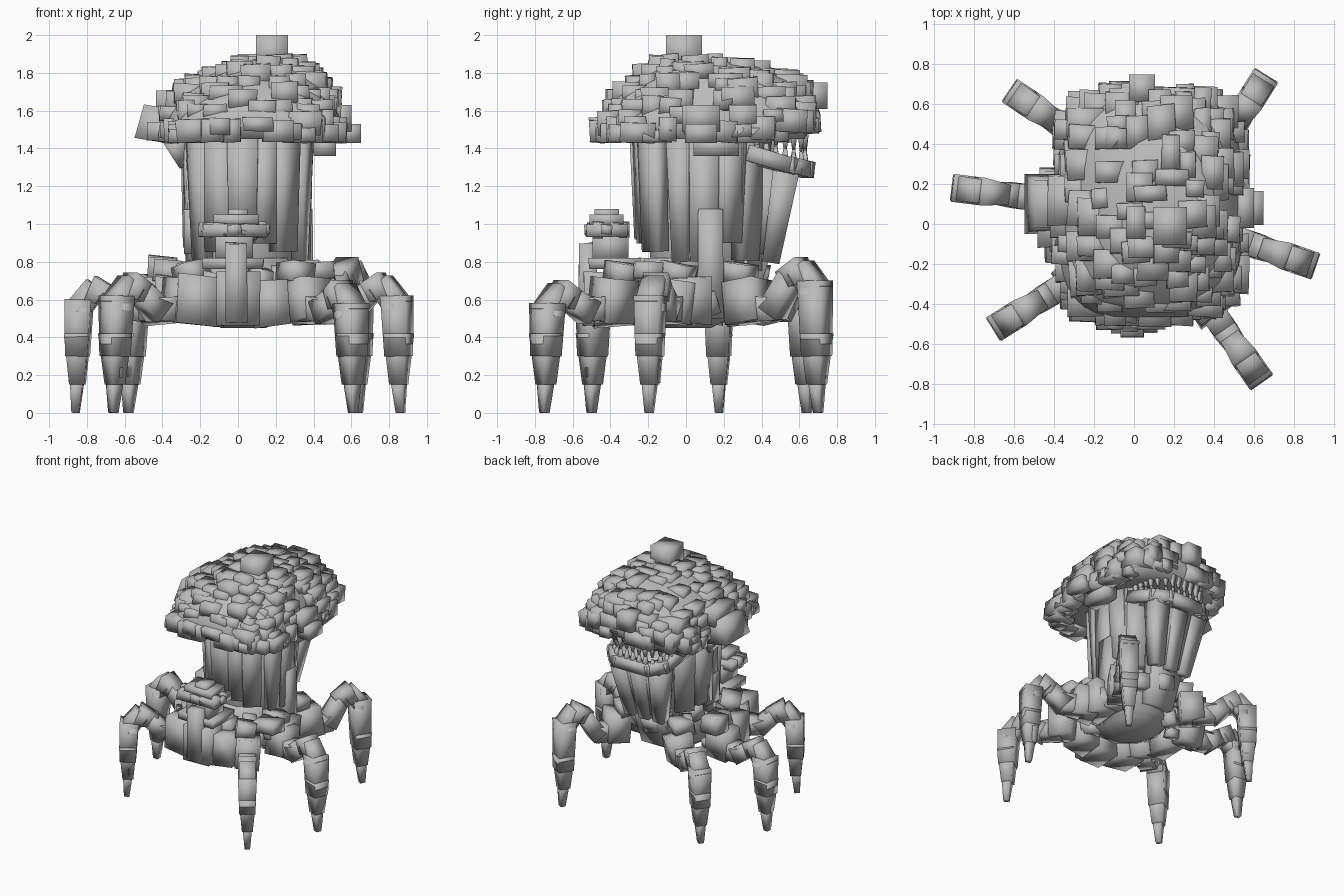
import bpy, bmesh, math, random
from mathutils import Vector, Euler

random.seed(5)
rnd = random.uniform
if "Cube" in bpy.data.objects:
    bpy.data.objects.remove(bpy.data.objects["Cube"])

GREY = (0.5, 0.5, 0.5, 1)
stone = bpy.data.materials.new("plain_grey")
stone.use_nodes = True
stone.diffuse_color = GREY
stone.node_tree.nodes["Principled BSDF"].inputs["Base Color"].default_value = GREY


def finish(bm, name):
    bmesh.ops.recalc_face_normals(bm, faces=bm.faces)
    for face in bm.faces:
        face.smooth = True
    mesh = bpy.data.meshes.new(name)
    bm.to_mesh(mesh)
    bm.free()
    mesh.materials.append(stone)
    bpy.context.collection.objects.link(bpy.data.objects.new(name, mesh))


def box(bm, centre, size, yaw=0.0, tilt=0.0, jitter=0.0):
    """Block with optional turn, tilt and slightly uneven corners."""
    turn = Euler((rnd(-tilt, tilt), rnd(-tilt, tilt), yaw)).to_matrix()
    for v in bmesh.ops.create_cube(bm, size=1)["verts"]:
        wobble = [1 - rnd(0, jitter) for _ in range(3)]
        v.co = Vector(centre) + turn @ Vector(
            [c * s * w for c, s, w in zip(v.co, size, wobble)])


def limb(bm, start, end, w0, w1, side=(1, 0, 0), aspect=1.0):
    """Tapered four-sided bar between two points."""
    start, end = Vector(start), Vector(end)
    along = (end - start).normalized()
    across = Vector(side)
    across = (across - along * across.dot(along)).normalized()
    third = along.cross(across)
    for v in bmesh.ops.create_cube(bm, size=1)["verts"]:
        t = v.co.z + 0.5
        w = w0 + (w1 - w0) * t
        v.co = (start.lerp(end, t) + across * (v.co.x * w * aspect)
                + third * (v.co.y * w))


def oval(angle, power):
    c, s = math.cos(angle), math.sin(angle)
    return (math.copysign(abs(c) ** (2 / power), c),
            math.copysign(abs(s) ** (2 / power), s))


def loft(bm, rings, sides):
    """Closed solid through rings of (half x, half y, centre x, centre y, z, squareness)."""
    loops = []
    for rx, ry, cx, cy, z, power in rings:
        loop = []
        for k in range(sides):
            ox, oy = oval(math.tau * k / sides, power)
            loop.append(bm.verts.new((cx + rx * ox, cy + ry * oy, z)))
        loops.append(loop)
    for low, high in zip(loops, loops[1:]):
        for k in range(sides):
            n = (k + 1) % sides
            bm.faces.new((low[k], low[n], high[n], high[k]))
    bm.faces.new(loops[0][::-1])
    bm.faces.new(loops[-1])


# Cap: lopsided dome covered in stacked blocks
DOME = [(0.47, 0.54, 0.08, 0.09, 1.45, 3.6), (0.46, 0.58, 0.08, 0.11, 1.56, 3.6),
        (0.42, 0.52, 0.09, 0.13, 1.67, 3.0), (0.34, 0.43, 0.10, 0.15, 1.76, 2.5),
        (0.23, 0.29, 0.14, 0.11, 1.83, 2.2), (0.12, 0.15, 0.18, 0.06, 1.87, 2.0)]
bm = bmesh.new()
loft(bm, [(0.36, 0.40, 0.06, 0.08, 1.46, 3)] + DOME, 32)
finish(bm, "cap_dome")

bm = bmesh.new()
LOW, HIGH = (-0.42, -0.52), (0.58, 0.73)
for count, level in ((30, 0.1), (28, 0.8), (27, 1.5), (24, 2.2),
                     (20, 2.9), (16, 3.6), (12, 4.3), (5, 5)):
    for k in range(count):
        t = min(max(level + rnd(-0.3, 0.3), 0), 4.95)
        i = int(t)
        rx, ry, cx, cy, z, power = [a + (b - a) * (t - i) for a, b in zip(DOME[i], DOME[i + 1])]
        ox, oy = oval(math.tau * (k + rnd(-0.4, 0.4)) / count, power)
        size = [rnd(0.08, 0.2), rnd(0.08, 0.2), rnd(0.07, 0.14)]
        spot = [cx + rx * ox * 0.95, cy + ry * oy * 0.95]
        for a in (0, 1):
            spot[a] = min(max(spot[a], LOW[a] + size[a] / 2), HIGH[a] - size[a] / 2)
        floor = 1.48 if spot[1] > 0.52 else 1.43
        box(bm, (*spot, max(z - 0.02, floor + size[2] / 2)), size, rnd(-0.06, 0.06), 0.05, 0.12)
box(bm, (0.18, -0.01, 1.91), (0.17, 0.19, 0.18))
box(bm, (0.60, 0.08, 1.48), (0.10, 0.17, 0.10))
box(bm, (0.55, 0.08, 1.56), (0.10, 0.2, 0.14))
box(bm, (0.04, 0.68, 1.68), (0.13, 0.14, 0.14))
box(bm, (0.46, 0.16, 1.41), (0.12, 0.24, 0.1))
finish(bm, "cap_blocks")

# Bulge on the cap's right side
bm = bmesh.new()
limb(bm, (-0.45, 0.10, 1.44), (-0.42, 0.10, 1.62), 0.3, 0.24, (1, 0, 0), 0.66)
box(bm, (-0.34, 0.12, 1.64), (0.2, 0.26, 0.14), 0, 0, 0.1)
box(bm, (-0.4, -0.02, 1.49), (0.18, 0.2, 0.1), 0, 0, 0.1)
finish(bm, "cap_side_bulge")

# Stem: core wrapped by tall upright slabs
bm = bmesh.new()
loft(bm, [(0.23, 0.24, 0.05, 0.06, 0.5, 2), (0.27, 0.28, 0.05, 0.08, 0.9, 2),
          (0.29, 0.33, 0.05, 0.09, 1.46, 2)], 14)
finish(bm, "stem_core")

bm = bmesh.new()
SLABS = 15
for k in range(SLABS):
    a = math.tau * (k + rnd(-0.15, 0.15)) / SLABS
    c, s = math.cos(a), math.sin(a)
    r = rnd(0.27, 0.3)
    base = (0.05 + r * c, 0.09 + (r + 0.03) * s, rnd(0.7, 0.92))
    top = (0.05 + (r + 0.01) * c, 0.09 + (r + 0.05) * s, 1.46)
    limb(bm, base, top, rnd(0.06, 0.08), rnd(0.08, 0.1), (-s, c, 0), rnd(1.3, 2.0))
limb(bm, (-0.29, 0.1, 1.3), (-0.34, 0.1, 1.45), 0.04, 0.12, (0, 1, 0), 2)
box(bm, (-0.24, 0.05, 0.96), (0.1, 0.16, 0.24), 0, 0, 0.1)
limb(bm, (0.33, 0.13, 0.5), (0.33, 0.13, 1.08), 0.14, 0.13, (0, 1, 0))
finish(bm, "stem_slabs")

# Throat, lower jaw and teeth at the back
bm = bmesh.new()
limb(bm, (0.04, 0.28, 0.55), (0.04, 0.36, 0.9), 0.16, 0.2, (1, 0, 0), 1.4)
limb(bm, (0.04, 0.36, 0.85), (0.04, 0.46, 1.3), 0.22, 0.26, (1, 0, 0), 1.5)
for x in (-0.14, 0.04, 0.22):
    limb(bm, (0.04 + (x - 0.04) * 0.7, 0.45, 0.8), (x, 0.53, 1.28), 0.09, 0.14)
finish(bm, "throat")

U_PATH = [Vector(p) for p in ((0.30, 0.35, 1.37), (0.27, 0.55, 1.31), (0.18, 0.63, 1.29),
                              (-0.10, 0.63, 1.29), (-0.19, 0.55, 1.31), (-0.22, 0.35, 1.37))]
bm = bmesh.new()
for p, q in zip(U_PATH, U_PATH[1:]):
    grow = (q - p).normalized() * 0.03
    limb(bm, p - grow, q + grow, 0.085, 0.085, (0, 0, 1))
limb(bm, (0.04, 0.32, 1.35), (0.04, 0.61, 1.27), 0.05, 0.05, (1, 0, 0), 9)
finish(bm, "lower_jaw")

bm = bmesh.new()
for p, q in zip(U_PATH, U_PATH[1:]):
    count = max(2, round((q - p).length / 0.06))
    for k in range(count):
        root = p.lerp(q, (k + 0.5) / count)
        limb(bm, root, root + Vector((0, 0, rnd(0.07, 0.12))), 0.045, 0.015)
        gum = Vector((root.x, root.y, 1.5))
        limb(bm, gum, gum - Vector((0, 0, rnd(0.08, 0.13))), 0.045, 0.015)
finish(bm, "teeth")

# Six legs: foot x, foot y, heading in degrees, knee height
LEGS = {"front_right": (-0.66, -0.50, 212, 0.68), "middle_right": (-0.86, 0.175, 173, 0.66),
        "back_right": (-0.58, 0.64, 146, 0.67), "front_left": (0.61, -0.75, -55, 0.64),
        "middle_left": (0.86, -0.195, -19, 0.68), "back_left": (0.635, 0.70, 58, 0.76)}

# Body: small core with hip blocks and loose lumps
bm = bmesh.new()
loft(bm, [(0.12, 0.14, 0.03, 0.0, 0.45, 2), (0.25, 0.28, 0.03, 0.0, 0.52, 2),
          (0.29, 0.32, 0.03, 0.02, 0.66, 2), (0.26, 0.29, 0.04, 0.06, 0.82, 2)], 10)
finish(bm, "body_core")

bm = bmesh.new()
for x, y, heading, knee in LEGS.values():
    yaw = math.radians(heading)
    d = Vector((math.cos(yaw), math.sin(yaw), 0))
    hip = Vector((x, y, 0.59)) - d * 0.44
    box(bm, hip, (0.2, 0.2, 0.25), yaw, 0.15, 0.2)
    box(bm, hip + Vector((-0.15 * hip.x, -0.15 * hip.y, 0.15)), (0.17, 0.17, 0.12), yaw, 0.2, 0.2)
box(bm, (-0.21, -0.38, 0.6), (0.24, 0.24, 0.28), 0, 0.08, 0.15)
box(bm, (0.18, -0.38, 0.58), (0.2, 0.22, 0.26), 0, 0.08, 0.15)
box(bm, (0.38, 0.02, 0.6), (0.2, 0.24, 0.26), 0, 0.1, 0.15)
box(bm, (-0.36, -0.08, 0.6), (0.18, 0.24, 0.26), 0, 0.1, 0.15)
box(bm, (0.42, -0.2, 0.75), (0.2, 0.16, 0.1), 0, 0.1, 0.15)
box(bm, (-0.4, 0.2, 0.76), (0.16, 0.16, 0.14), 0, 0.1, 0.15)
LUMPS = 24
for k in range(LUMPS):
    a = math.tau * k / LUMPS
    r = rnd(0.25, 0.36)
    size = [rnd(0.07, 0.16) for _ in range(3)]
    box(bm, (0.03 + r * math.cos(a), 0.02 + r * math.sin(a), rnd(0.52, 0.8)), size, a, 0.3, 0.2)
finish(bm, "body_blocks")

# Small shelf growth on the front
bm = bmesh.new()
box(bm, (0, -0.43, 0.6), (0.24, 0.24, 0.3), 0, 0, 0.1)
box(bm, (-0.01, -0.52, 0.69), (0.12, 0.1, 0.44), 0, 0, 0.1)
box(bm, (-0.03, -0.38, 0.79), (0.34, 0.28, 0.06), 0, 0, 0.1)
box(bm, (-0.02, -0.40, 0.88), (0.2, 0.19, 0.16))
box(bm, (-0.02, -0.42, 0.965), (0.36, 0.23, 0.07), 0, 0, 0.1)
box(bm, (-0.01, -0.42, 1.02), (0.24, 0.18, 0.06))
box(bm, (0, -0.42, 1.05), (0.1, 0.13, 0.06))
KNOBS = 12
for k in range(KNOBS):
    a = math.tau * k / KNOBS
    box(bm, (-0.02 + 0.15 * math.cos(a), -0.42 + 0.09 * math.sin(a), 0.97),
        (0.08, 0.06, rnd(0.05, 0.09)), 0, 0.1, 0.1)
finish(bm, "front_shelf")

# Legs: thigh rising to a knee, then a tapering plated shin
for name, (x, y, heading, knee) in LEGS.items():
    yaw = math.radians(heading)
    d = Vector((math.cos(yaw), math.sin(yaw), 0))
    side = Vector((-d.y, d.x, 0))

    def at(out, z, across=0.0):
        return Vector((x, y, z)) + d * out + side * across

    bm = bmesh.new()
    limb(bm, at(-0.42, 0.55), at(-0.25, 0.55), 0.14, 0.12, side)
    limb(bm, at(-0.29, 0.53), at(-0.17, knee - 0.04), 0.13, 0.11, side)
    limb(bm, at(-0.22, knee - 0.06), at(-0.08, knee), 0.10, 0.14, side)
    limb(bm, at(-0.11, knee + 0.01), at(0, knee - 0.13), 0.12, 0.13, side)
    limb(bm, at(-0.02, knee - 0.06), at(-0.01, 0.3), 0.14, 0.12, side)
    limb(bm, at(-0.01, 0.42), at(-0.01, 0.15), 0.13, 0.08, side)
    limb(bm, at(-0.01, 0.2), at(0, 0), 0.075, 0.04, side)
    for s in (-1, 1):
        limb(bm, at(-0.05, knee - 0.1, 0.035 * s), at(-0.03, rnd(0.14, 0.28), 0.025 * s),
             0.07, 0.04, side)
    finish(bm, name + "_leg")
